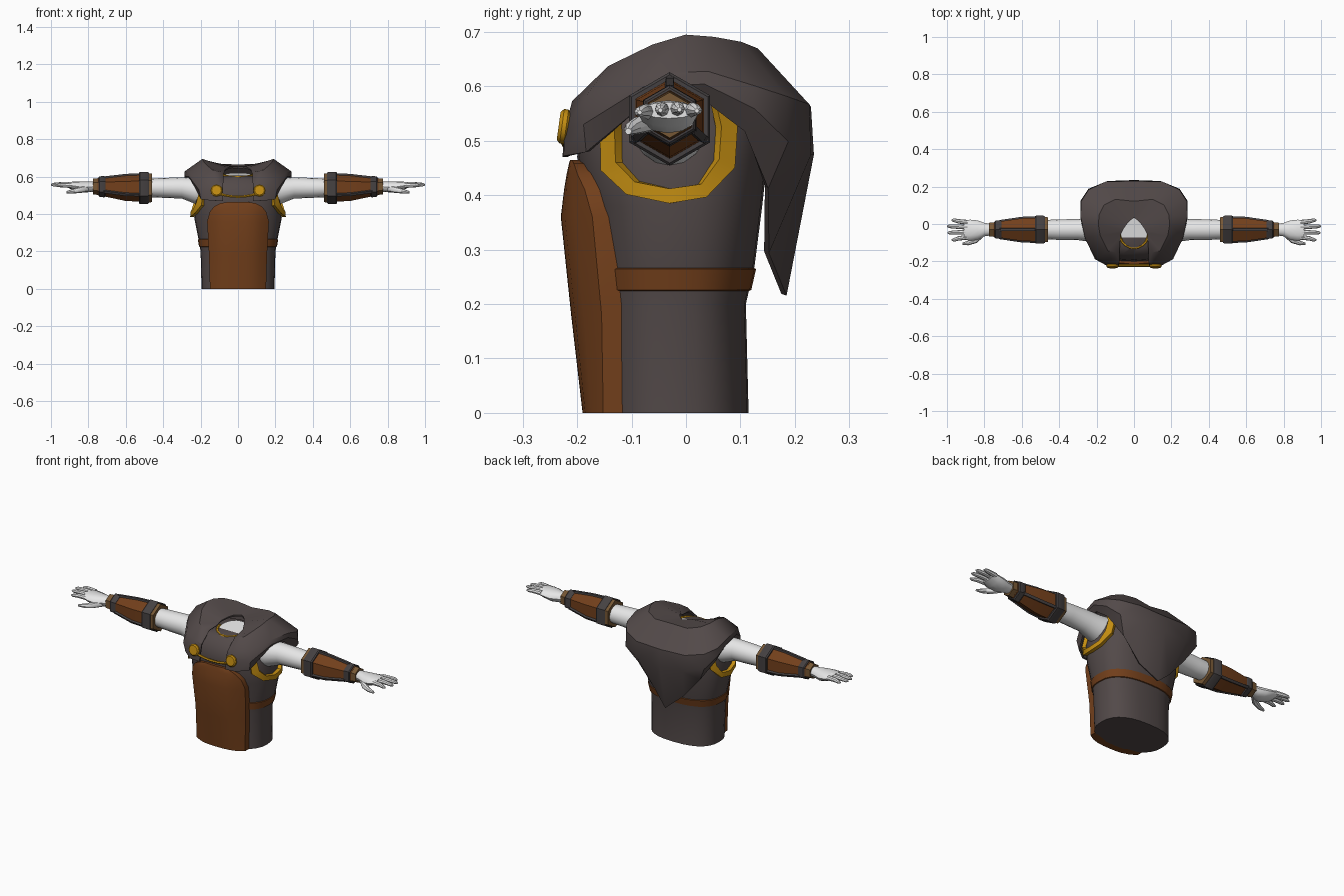
import bpy, bmesh, math
from mathutils import Vector

if "Cube" in bpy.data.objects:
    bpy.data.objects.remove(bpy.data.objects["Cube"])


def material(name, rgb):
    m = bpy.data.materials.new(name)
    m.diffuse_color = (*rgb, 1)
    m.use_nodes = True
    m.node_tree.nodes["Principled BSDF"].inputs["Base Color"].default_value = m.diffuse_color
    return m


CLOTH = material("dark cloth", (0.085, 0.067, 0.066))
BROWN = material("brown leather", (0.17, 0.05, 0.011))
GOLD = material("gold trim", (0.55, 0.27, 0.006))
SKIN = material("pale skin", (0.8, 0.8, 0.8))
TAN = material("tan lining", (0.18, 0.095, 0.035))
STRAP = material("dark strap", (0.06, 0.053, 0.054))


def add_mesh(name, verts, faces, mat, mirror=False, thick=0, offset=0):
    bm = bmesh.new()
    vs = [bm.verts.new(v) for v in verts]
    for f in faces:
        bm.faces.new([vs[i] for i in f])
    bmesh.ops.recalc_face_normals(bm, faces=bm.faces)
    me = bpy.data.meshes.new(name)
    bm.to_mesh(me)
    bm.free()
    me.materials.append(mat)
    ob = bpy.data.objects.new(name, me)
    bpy.context.collection.objects.link(ob)
    if mirror:
        ob.modifiers.new("mirror", 'MIRROR').merge_threshold = 0.0005
    if thick:
        s = ob.modifiers.new("thickness", 'SOLIDIFY')
        s.thickness, s.offset = thick, offset
    return ob


def loft(name, rings, mat, mirror=False, closed=True, caps=True, **kw):
    """Skin equal-length rings of points, in order."""
    n = len(rings[0])
    faces = []
    for i in range(len(rings) - 1):
        for j in range(n if closed else n - 1):
            k = (j + 1) % n
            faces.append((i * n + j, i * n + k, (i + 1) * n + k, (i + 1) * n + j))
    if closed and caps:
        faces += [tuple(range(n)), tuple(range((len(rings) - 1) * n, len(rings) * n))]
    return add_mesh(name, [p for r in rings for p in r], faces, mat, mirror, **kw)


def limb(name, sections, mat, n=16):
    """Mirrored limb along x; sections are (x, y, z, ry, rz)."""
    rings = []
    for x, y, z, ry, rz in sections:
        angles = [math.pi / 2 + 2 * math.pi * i / n for i in range(n)]
        rings.append([(x, y + ry * math.cos(a), z + rz * math.sin(a)) for a in angles])
    return loft(name, rings, mat, mirror=True)


def tube(name, points, radius, mat):
    cu = bpy.data.curves.new(name, 'CURVE')
    cu.dimensions, cu.bevel_depth, cu.bevel_resolution = '3D', radius, 1
    cu.use_fill_caps = True
    sp = cu.splines.new('POLY')
    sp.points.add(len(points) - 1)
    for p, co in zip(sp.points, points):
        p.co = (*co, 1)
    cu.materials.append(mat)
    bpy.context.collection.objects.link(bpy.data.objects.new(name, cu))


# Torso: height, half width, front y, back y
BODY = [(0, .195, -.152, .115), (.2, .2, -.155, .11), (.27, .212, -.162, .126),
        (.38, .234, -.178, .14), (.47, .228, -.2, .15), (.53, .212, -.192, .15),
        (.58, .19, -.16, .12), (.605, .075, -.125, .03)]
POWER = 2.5


def body_at(z):
    for a, b in zip(BODY, BODY[1:]):
        if z <= b[0]:
            t = (z - a[0]) / (b[0] - a[0])
            return [p + (q - p) * t for p, q in zip(a, b)][1:]
    return BODY[-1][1:]


def body_ring(z, grow=0, n=28):
    hx, f, b = body_at(z)
    ring = []
    for i in range(n):
        c, s = math.cos(2 * math.pi * i / n), math.sin(2 * math.pi * i / n)
        px = math.copysign(abs(c) ** (2 / POWER), c)
        py = math.copysign(abs(s) ** (2 / POWER), s)
        ring.append((px * (hx + grow), (f + b) / 2 + py * ((b - f) / 2 + grow), z))
    return ring


loft("torso", [body_ring(r[0]) for r in BODY], CLOTH)
loft("belt", [body_ring(z, g) for z, g in ((.224, 0), (.226, .004), (.264, .004), (.266, 0))],
     BROWN, caps=False)

# Chest panel: height, half width, centre y, edge y
PANEL = [(0, .15, -.19, -.152), (.18, .155, -.211, -.155), (.36, .165, -.23, -.172),
         (.41, .152, -.224, -.186), (.44, .128, -.219, -.2), (.458, .095, -.215, -.206),
         (.465, .05, -.213, -.21)]
rows = []
for z, w, yc, ye in PANEL:
    row = [(-w, ye + .05, z)]
    row += [(w * u / 4, yc + (ye - yc) * abs(u / 4) ** 3, z) for u in range(-4, 5)]
    rows.append(row + [(w, ye + .05, z)])
loft("chest_panel", rows, BROWN)


# Armhole trim lying on the torso side
def on_side(y, z, lift):
    hx, f, b = body_at(min(z, .53))
    t = min(abs((y - (f + b) / 2) / ((b - f) / 2)), .97)
    return (hx * (1 - t ** POWER) ** (1 / POWER) + lift, y, z)


OUTER = [(-.13, .585), (-.152, .54), (-.15, .445), (-.105, .402), (-.03, .385),
         (.035, .396), (.085, .45), (.09, .53), (.07, .585)]
INNER = [(-.11, .57), (-.125, .53), (-.123, .46), (-.09, .425), (-.03, .412),
         (.025, .42), (.056, .465), (.06, .525), (.05, .57)]
loft("armhole_trim", [[on_side(y, z, .012) for y, z in OUTER],
                      [on_side(y, z, .012) for y, z in INNER]],
     GOLD, mirror=True, closed=False, thick=.02)

# Shoulder cape: columns from back centre round to the front flap edge,
# each running from the neck to the hem
CAPE = [
    [(0, .035, .65), (0, .12, .66), (0, .225, .56), (0, .23, .475), (0, .18, .217)],
    [(.02, .02, .65), (.1, .13, .665), (.15, .222, .565), (.14, .225, .475), (.09, .148, .295)],
    [(.035, .005, .65), (.16, .1, .677), (.24, .18, .58), (.24, .185, .5), (.19, .148, .415)],
    [(.05, -.015, .645), (.185, .05, .686), (.278, .12, .6), (.28, .125, .56), (.255, .108, .52)],
    [(.06, -.03, .64), (.19, 0, .69), (.282, .04, .625), (.282, .035, .605), (.262, .03, .58)],
    [(.068, -.045, .635), (.18, -.06, .672), (.253, -.07, .62), (.257, -.075, .6), (.24, -.07, .575)],
    [(.072, -.055, .63), (.14, -.14, .633), (.19, -.18, .58), (.205, -.185, .53), (.195, -.18, .48)],
    [(.075, -.06, .625), (.1, -.15, .622), (.11, -.205, .57), (.13, -.218, .52), (.14, -.22, .472)],
    [(.075, -.07, .62), (.08, -.14, .612), (.08, -.205, .56), (.08, -.218, .515), (.08, -.222, .47)],
]
loft("shoulder_cape", CAPE, CLOTH, mirror=True, closed=False, thick=.01)

# Neck opening and its trim
neck = [(.075 * math.cos(a), -.045 + .078 * math.sin(a), .609 - .012 * math.sin(a) * -1)
        for a in (2 * math.pi * i / 16 for i in range(16))]
loft("neck", [[(x, y, .59) for x, y, z in neck], neck], SKIN)
tube("neck_trim", [(.078 * math.cos(a), -.05 + .078 * math.sin(a), .61 + .012 * math.sin(a))
                   for a in (math.pi + math.pi * i / 10 for i in range(11))], .007, GOLD)

# Clasps and the cord between them
for s in (-1, 1):
    bpy.ops.mesh.primitive_cylinder_add(vertices=12, radius=.032, depth=.02,
                                        location=(s * .115, -.224, .526),
                                        rotation=(math.radians(82), 0, 0))
    clasp = bpy.context.object
    clasp.name = "clasp"
    clasp.data.materials.append(GOLD)
    bev = clasp.modifiers.new("rounded", 'BEVEL')
    bev.width, bev.segments = .006, 1
tube("clasp_cord", [(.115 * u / 5, -.222, .493 + .02 * (u / 5) ** 2) for u in range(-5, 6)],
     .007, GOLD)

# Arms
AY = -.03
limb("arm", [(.17, AY, .525, .075, .075), (.23, AY, .525, .066, .07), (.3, AY, .54, .056, .057),
             (.4, AY, .54, .055, .053), (.5, AY, .54, .05, .048), (.76, AY, .545, .03, .028)], SKIN)


# Hexagonal bracers
def hexes(name, sections, mat):
    limb(name, [(x, AY, z, r, r) for x, z, r in sections], mat, n=6)


hexes("bracer", [(.5, .54, .074), (.6, .54, .07), (.75, .547, .045)], BROWN)
hexes("elbow_lining", [(.46, .54, .076), (.485, .54, .079)], TAN)
hexes("elbow_cuff", [(.477, .54, .081), (.484, .54, .086), (.524, .54, .086), (.53, .54, .081)], STRAP)
hexes("wrist_cuff", [(.708, .546, .053), (.714, .546, .057), (.74, .547, .055), (.745, .547, .05)], STRAP)
hexes("wrist_lining", [(.742, .547, .045), (.776, .547, .042)], TAN)

# Straps along every other bracer ridge
for deg in (90, 210, 330):
    a = math.radians(deg)
    out, side = Vector((0, -math.cos(a), math.sin(a))), Vector((0, math.sin(a), math.cos(a)))
    rings = []
    for x, z, r in ((.515, .54, .076), (.6, .54, .072), (.72, .546, .052)):
        c = Vector((x, AY, z))
        rings.append([c + out * (r + d) + side * w
                      for d, w in ((-.014, -.009), (.003, -.007), (.003, .007), (-.014, .009))])
    loft("bracer_strap", rings, STRAP, mirror=True)

# Hands
limb("palm", [(.76, AY, .547, .03, .026), (.8, AY, .545, .036, .028), (.835, -.033, .544, .052, .03),
              (.875, -.033, .55, .056, .024), (.91, -.031, .556, .052, .015)], SKIN, n=12)
for y0, y1, tip, z in ((-.07, -.085, .975, .553), (-.043, -.047, .998, .557),
                       (-.017, -.012, 1.0, .558), (.009, .02, .975, .556)):
    limb("finger", [(.89, y0, z, .013, .014), (.94, (y0 + y1) / 2, z + .002, .012, .012),
                    (tip - .012, y1, z, .01, .009), (tip, y1, z - .001, .004, .004)], SKIN, n=8)
limb("thumb", [(.8, -.048, .538, .016, .018), (.84, -.083, .53, .018, .017),
               (.885, -.101, .522, .013, .012), (.918, -.106, .517, .006, .006)], SKIN, n=8)

# Bake modifiers, then smooth rounded surfaces while keeping hard edges
bpy.ops.object.select_all(action='SELECT')
bpy.context.view_layer.objects.active = bpy.context.selected_objects[0]
bpy.ops.object.convert(target='MESH')
bpy.ops.object.shade_smooth_by_angle(angle=math.radians(35))
